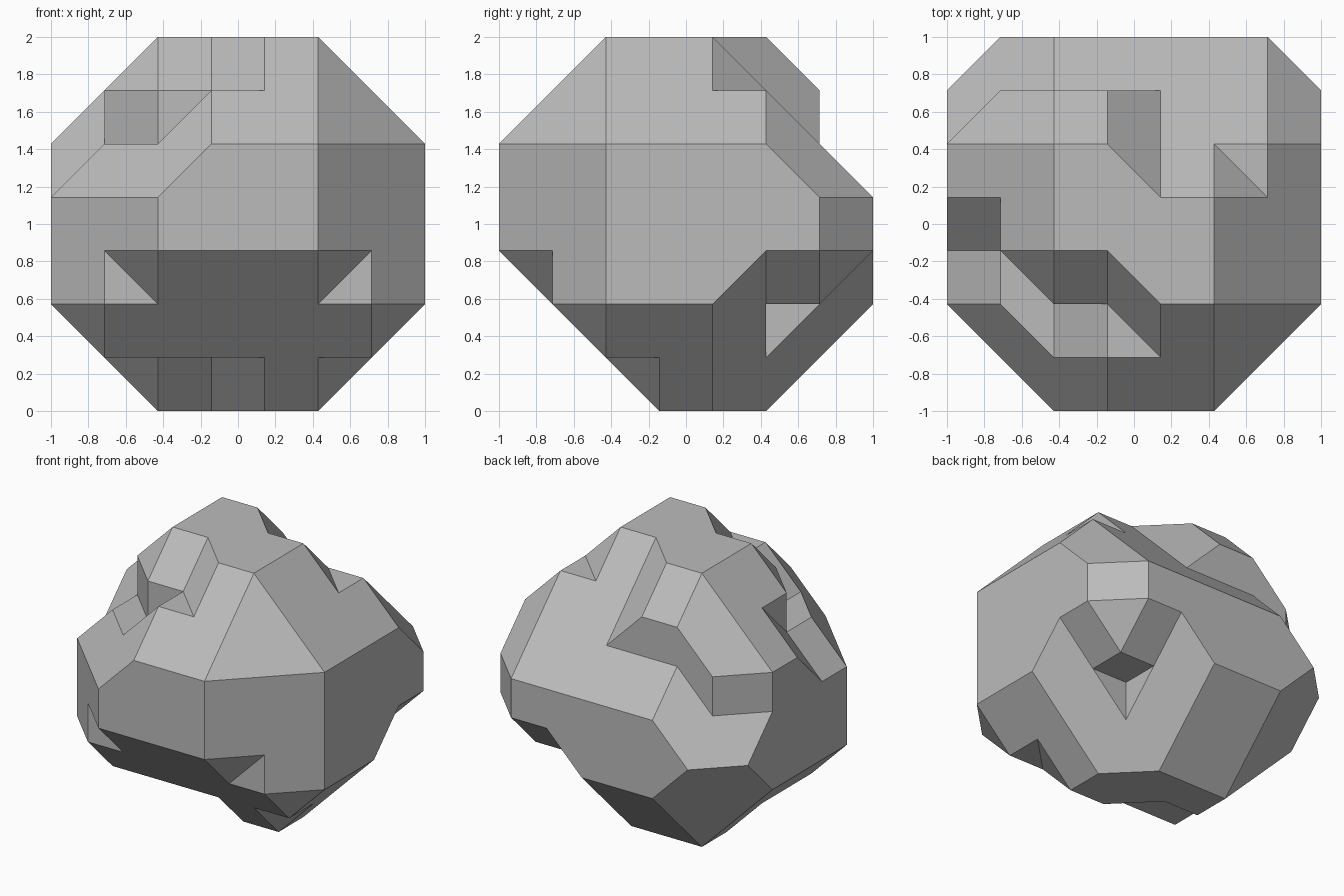
import bpy
import bmesh
from mathutils import Vector

default = bpy.data.objects.get("Cube")
if default:
    bpy.data.objects.remove(default, do_unlink=True)

GRID = 7                      # the rock is laid out on a 7 x 7 x 7 grid
SNAP = 12
X, Y, Z = Vector((1, 0, 0)), Vector((0, 1, 0)), Vector((0, 0, 1))

stone = bpy.data.materials.new("stone_grey")
stone.use_nodes = True
stone.diffuse_color = (0.5, 0.5, 0.5, 1)
stone.node_tree.nodes["Principled BSDF"].inputs["Base Color"].default_value = (0.5, 0.5, 0.5, 1)


def tidy(bm):
    for v in bm.verts:
        v.co = Vector([round(c * SNAP) / SNAP for c in v.co])
    bmesh.ops.remove_doubles(bm, verts=bm.verts[:], dist=0.001)
    bmesh.ops.recalc_face_normals(bm, faces=bm.faces[:])


def chunk(name, planes, margin=0):
    """Convex block: a box trimmed to normal . p <= limit for every plane."""
    bm = bmesh.new()
    bmesh.ops.create_cube(bm, size=GRID + 2 * margin)
    bmesh.ops.translate(bm, verts=bm.verts[:], vec=(X + Y + Z) * GRID / 2)
    for normal, limit in planes:
        bmesh.ops.bisect_plane(bm, geom=bm.verts[:] + bm.edges[:] + bm.faces[:], dist=0.0001,
                               plane_co=normal * limit / normal.length_squared,
                               plane_no=normal, clear_outer=True)
        rim = [e for e in bm.edges if e.is_boundary]
        if rim:
            bmesh.ops.holes_fill(bm, edges=rim, sides=0)
    tidy(bm)
    mesh = bpy.data.meshes.new(name)
    bm.to_mesh(mesh)
    bm.free()
    obj = bpy.data.objects.new(name, mesh)
    bpy.context.scene.collection.objects.link(obj)
    return obj


def combine(target, other, operation):
    mod = target.modifiers.new("combine", "BOOLEAN")
    mod.operation, mod.solver, mod.object = operation, "EXACT", other
    other.hide_render = True
    bpy.context.view_layer.objects.active = target
    bpy.ops.object.modifier_apply(modifier=mod.name)
    bpy.data.objects.remove(other, do_unlink=True)
    bm = bmesh.new()
    bm.from_mesh(target.data)
    tidy(bm)
    bm.to_mesh(target.data)
    bm.free()


# Bevels shared by every block: edges, then corners
bevels = [
    (Z - X, 5), (X + Z, 12), (Z - Y, 5), (Y + Z, 12),
    (-X - Z, -2), (X - Z, 5), (-Y - Z, -3), (Y - Z, 5),
    (-X - Y, -2), (X - Y, 5), (X + Y, 13),
    (Z - X - Y, 2), (X - Y + Z, 10), (X + Y + Z, 17), (Y + Z - X, 10),
    (-X - Y - Z, -4), (X - Y - Z, 3), (X + Y - Z, 10), (Y - X - Z, 3),
]

# Main mass
rock = chunk("rock", bevels + [(Z - X - Y, 1), (Y + Z, 11), (Y + Z - X, 9)])

# Raised blocks
blocks = {
    "back_bump": [(Z - X - Y, 1), (Y, 6), (Y - X, 5), (X + Y + Z, 15)],
    "front_tower": [(Y, 4), (Z - Y, 4), (-X - Y, -4), (-Y, -2), (-X, -1)],
    "front_ledge": [(Y, 4), (Z, 5), (Z - X, 4)],
    "front_ramp": [(Y, 4), (Z, 6), (Z - X, 3)],
}
for name, planes in blocks.items():
    combine(rock, chunk(name, bevels + planes), "UNION")

# Chipped notches
notches = {
    "top_notch": [(-Z, -6), (-X - Y - Z, -16)],
    "front_notch_left": [(Y + Z - X, -2), (Y, 1)],
    "front_notch_right": [(X + Y + Z, 5), (Y, 1)],
    "base_notch_left": [(Y + Z - X, -2), (Z, 1)],
    "base_notch_front": [(Z, 1), (X + Y + Z, 7), (Y + Z, 4)],
    "base_notch_corner": [(Z, 1), (X + Y + Z, 6)],
    "back_pocket": [(-X, -5), (-Y, -5), (Z, 2)],
    "back_groove_side": [(Z - X - Y, -9), (Z - X, -4)],
    "back_groove_rear": [(Z - X - Y, -9), (Z - Y, -4)],
}
for name, planes in notches.items():
    combine(rock, chunk(name, planes, margin=1), "DIFFERENCE")

# Merge flat areas, then scale, centre and colour
bm = bmesh.new()
bm.from_mesh(rock.data)
bmesh.ops.dissolve_limit(bm, angle_limit=0.01, verts=bm.verts[:], edges=bm.edges[:])
for v in bm.verts:
    v.co = (v.co - (X + Y) * GRID / 2) * 2 / GRID
bmesh.ops.recalc_face_normals(bm, faces=bm.faces[:])
for f in bm.faces:
    f.smooth = False
    f.material_index = 0
bm.to_mesh(rock.data)
bm.free()
rock.data.materials.clear()
rock.data.materials.append(stone)
